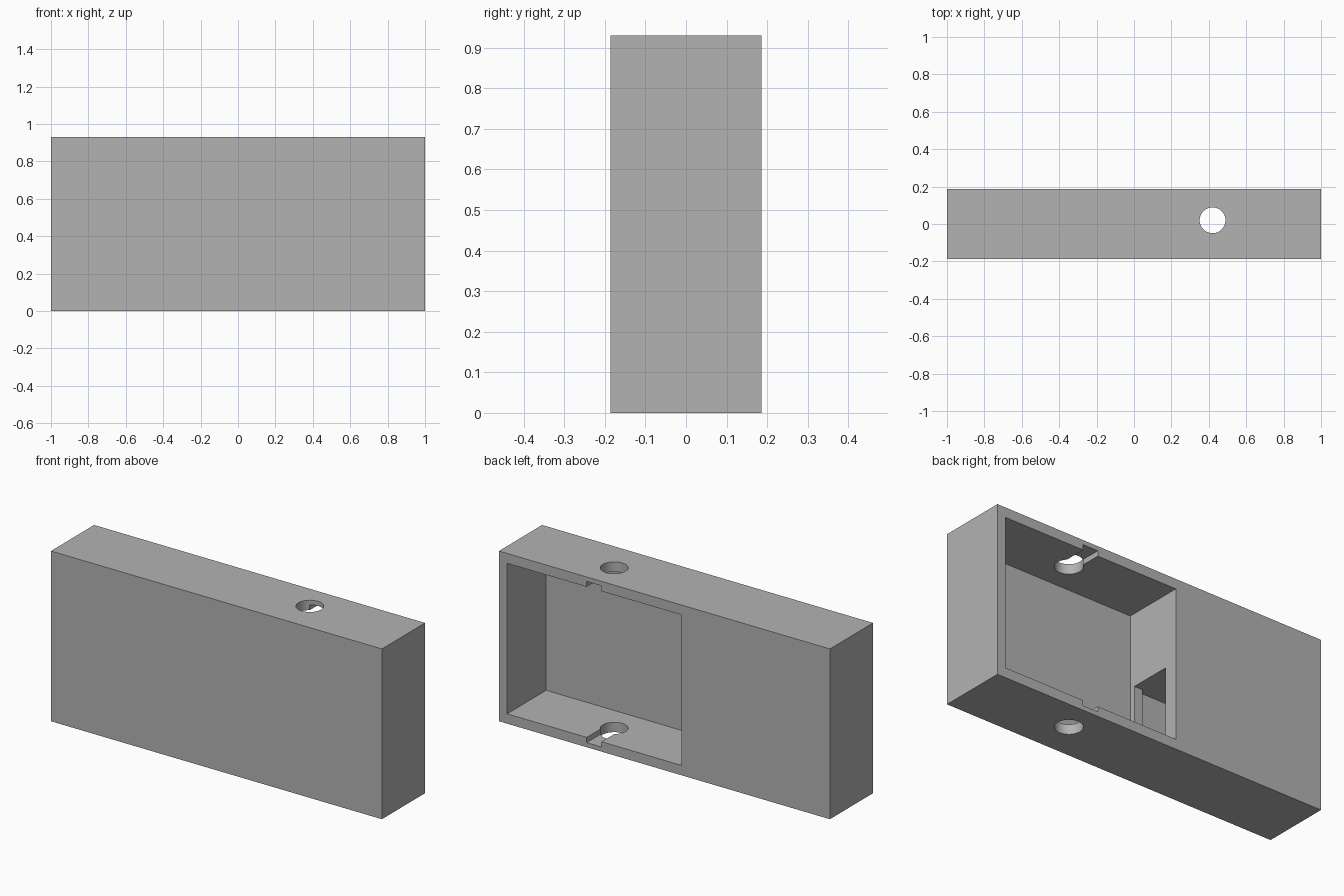
import bpy
import math

default = bpy.data.objects.get("Cube")
if default:
    bpy.data.objects.remove(default, do_unlink=True)

L, D, H = 1.0, 0.186, 0.93      # half length, half depth, height
WALL = 0.054                    # rim around the pocket
FLOOR_Y = -0.15                 # inner face of the front wall
HOLE_X, HOLE_Y, HOLE_R = 0.42, 0.02, 0.069

grey = bpy.data.materials.new("plain grey")
grey.use_nodes = True
grey.diffuse_color = (0.45, 0.45, 0.45, 1)
grey.node_tree.nodes["Principled BSDF"].inputs["Base Color"].default_value = grey.diffuse_color


def box(name, x, y, z):
    """Box spanning three (low, high) ranges."""
    spans = (x, y, z)
    bpy.ops.mesh.primitive_cube_add(size=1, location=[(a + b) / 2 for a, b in spans])
    ob = bpy.context.object
    ob.name = name
    ob.scale = [b - a for a, b in spans]
    bpy.ops.object.transform_apply(location=True, rotation=False, scale=True)
    return ob


def cut(body, cutter):
    """Subtract the cutter from the body, then discard it."""
    cutter.hide_render = True
    mod = body.modifiers.new(cutter.name, 'BOOLEAN')
    mod.operation = 'DIFFERENCE'
    mod.solver = 'EXACT'
    mod.object = cutter
    bpy.context.view_layer.objects.active = body
    bpy.ops.object.modifier_apply(modifier=mod.name)
    bpy.data.objects.remove(cutter, do_unlink=True)


# Solid housing block
housing = box("housing", (-L, L), (-D, D), (0, H))
housing.data.materials.append(grey)

# Pocket open at the back
cut(housing, box("pocket", (-0.103, 0.95), (FLOOR_Y, D + 0.1), (WALL, H - WALL)))

# Side passage through the pocket wall and the chamber behind it
cut(housing, box("passage", (-0.2, 0), (-0.12, 0.11), (WALL + 0.001, 0.478)))
cut(housing, box("chamber", (-0.95, -0.153), (FLOOR_Y, 0.11), (WALL + 0.001, 0.478)))

# Round hole through the top and bottom walls
bpy.ops.mesh.primitive_cylinder_add(vertices=48, radius=HOLE_R, depth=H + 0.2,
                                    location=(HOLE_X, HOLE_Y, H / 2))
hole = bpy.context.object
hole.name = "cable_hole"
cut(housing, hole)

# Grooves leading from the hole to the back edge, top and bottom
cut(housing, box("grooves", (HOLE_X - 0.04, HOLE_X + 0.05), (HOLE_Y, D + 0.1),
                 (0.025, H - 0.025)))

# Smooth hole, crisp box edges
bpy.ops.object.select_all(action='DESELECT')
housing.select_set(True)
bpy.context.view_layer.objects.active = housing
bpy.ops.object.shade_smooth_by_angle(angle=math.radians(30))
